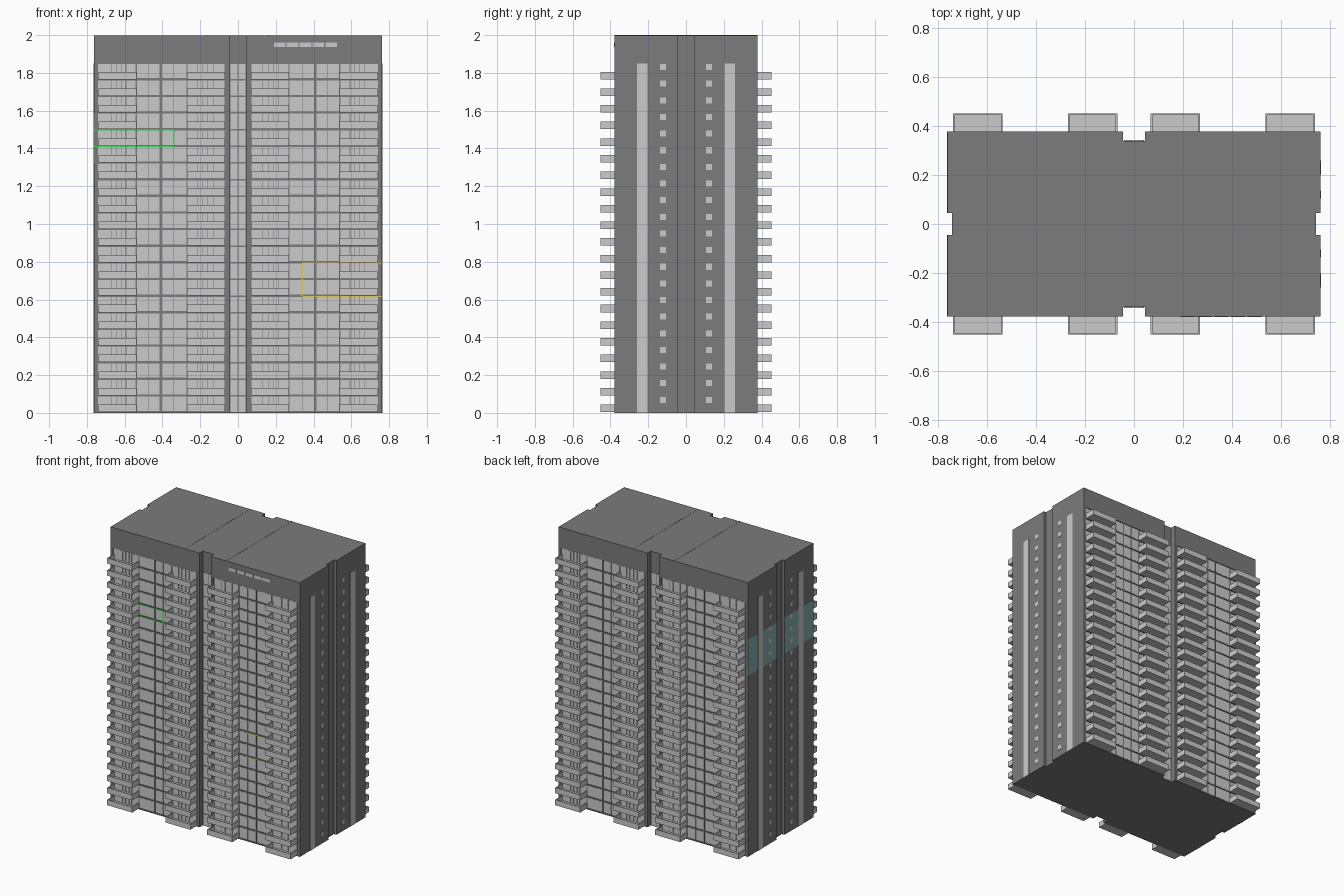
import bpy, bmesh
from mathutils import Matrix, Vector

if "Cube" in bpy.data.objects:
    bpy.data.objects.remove(bpy.data.objects["Cube"])

FLOORS, TOP = 21, 1.85
P = TOP / FLOORS                      # storey height
W, D = 0.763, 0.378                   # half width, half depth
WALL = 0.371                          # recessed facade plane


def material(name, rgb):
    m = bpy.data.materials.new(name)
    m.diffuse_color = (*rgb, 1)
    m.use_nodes = True
    m.node_tree.nodes["Principled BSDF"].inputs["Base Color"].default_value = m.diffuse_color
    return m


dark = material("dark_cladding", (0.2, 0.2, 0.205))
green = material("green_trim", (0.05, 0.7, 0.1))
yellow = material("yellow_trim", (0.75, 0.6, 0.1))
cyan = material("pale_blue_cladding", (0.25, 0.42, 0.43))


def finish(name, bm, mat=None):
    me = bpy.data.meshes.new(name)
    bm.to_mesh(me)
    bm.free()
    ob = bpy.data.objects.new(name, me)
    bpy.context.collection.objects.link(ob)
    if mat:
        me.materials.append(mat)
    return ob


def boxes(name, items, mat=None):
    """One object from (x0, x1, y0, y1, z0, z1) boxes."""
    bm = bmesh.new()
    for x0, x1, y0, y1, z0, z1 in items:
        m = Matrix.Translation(((x0 + x1) / 2, (y0 + y1) / 2, (z0 + z1) / 2))
        m = m @ Matrix.Diagonal((x1 - x0, y1 - y0, z1 - z0, 1))
        bmesh.ops.create_cube(bm, size=1, matrix=m)
    return finish(name, bm, mat)


def quad(items):
    """Mirror boxes from the +x/+y quarter to all four quarters."""
    out = []
    for x0, x1, y0, y1, z0, z1 in items:
        for a, b in ((x0, x1), (-x1, -x0)):
            out += [(a, b, y0, y1, z0, z1), (a, b, -y1, -y0, z0, z1)]
    return out


def tower(name, depth, z0, z1):
    """Notched plan outline, extruded upward."""
    q = [(W - 0.02, 0.045), (W, 0.045), (W, depth), (0.045, depth), (0.045, 0.34)]
    pts = (q + [(-x, y) for x, y in reversed(q)]
           + [(-x, -y) for x, y in q] + [(x, -y) for x, y in reversed(q)])
    bm = bmesh.new()
    face = bm.faces.new([bm.verts.new((x, y, z0)) for x, y in pts])
    ext = bmesh.ops.extrude_face_region(bm, geom=[face])
    top = [v for v in ext["geom"] if isinstance(v, bmesh.types.BMVert)]
    bmesh.ops.translate(bm, verts=top, vec=Vector((0, 0, z1 - z0)))
    bmesh.ops.recalc_face_normals(bm, faces=bm.faces)
    return finish(name, bm, dark)


# Main volume, roof band and roof seams
tower("tower_body", WALL, 0, TOP)
tower("roof_band", D, TOP, 1.999)
boxes("roof_seams", [(s * 0.167 - 0.003, s * 0.167 + 0.003, -D, D, 1.998, 2.0)
                     for s in (-1, 1)], dark)

# Full-height dark piers framing the facades
boxes("facade_piers", quad([(0.745, W, WALL - 0.01, D, 0, TOP),
                            (0.405, 0.413, WALL - 0.01, D, 0, TOP),
                            (0.045, 0.065, WALL - 0.01, D, 0, TOP)]), dark)

# Dark floor bands across each storey
boxes("floor_bands", quad([(0.065, 0.745, WALL - 0.01, D - 0.001, k * P, k * P + 0.008)
                           for k in range(FLOORS)]), dark)

# Light window panels: flat bays and bays behind the balconies
flat = [0.272, 0.34, 0.405, 0.413, 0.476, 0.535]
inner = [0.07, 0.13, 0.16, 0.19, 0.215, 0.268]
outer = [0.54, 0.593, 0.615, 0.642, 0.668, 0.742]
panels = []
for k in range(FLOORS):
    for cols in (flat, inner, outer):
        for a, b in zip(cols, cols[1:]):
            if b - a > 0.01:
                panels.append((a + 0.0015, b - 0.0015, WALL - 0.005, WALL + 0.004,
                               k * P + 0.01, k * P + P - 0.002))
boxes("window_panels", quad(panels))

# Glazing in the central grooves
boxes("groove_panels", quad([(0.002, 0.04, 0.335, 0.343, k * P + 0.006, k * P + P - 0.002)
                             for k in range(FLOORS)]))

# Open-topped balconies: floor, front parapet and two cheeks
balcony = []
for k in range(FLOORS):
    z, h, t = k * P + 0.004, k * P + 0.044, 0.007
    for a, b in ((0.068, 0.27), (0.537, 0.739)):
        balcony += [(a, b, WALL, 0.452, z, z + t),
                    (a, b, 0.452 - t, 0.452, z + t, h),
                    (a, a + t, WALL, 0.452 - t, z + t, h),
                    (b - t, b, WALL, 0.452 - t, z + t, h)]
boxes("balconies", quad(balcony))

# End walls: stair glazing strips and small square windows
boxes("end_glazing_strips", quad([(W - 0.005, W + 0.002, 0.203, 0.26, 0, TOP)]))
boxes("end_windows", quad([(W - 0.005, W + 0.002, 0.105, 0.137, k * P + 0.053, k * P + 0.085)
                           for k in range(FLOORS)]))

# Row of vents on the front roof band
boxes("roof_vents", [(0.19 + i * 0.068, 0.252 + i * 0.068, -D - 0.003, -D + 0.005, 1.936, 1.961)
                     for i in range(5)])

# Tinted storeys on the left end wall
boxes("tinted_end_panels", [(-W - 0.001, -W + 0.005, y0, y1, 15 * P, 18 * P)
                            for y0, y1 in ((-D, -0.26), (-0.203, -0.045),
                                           (0.045, 0.203), (0.26, D))], cyan)


# Coloured outlines around two front apartments
def outline(name, x0, x1, z0, z1, inner_x, mat):
    t, y0, y1 = 0.003, -D - 0.001, -D + 0.004
    boxes(name, [(x0, x1, y0, y1, z0 - t, z0 + t), (x0, x1, y0, y1, z1 - t, z1 + t),
                 (inner_x - t, inner_x + t, y0, y1, z0, z1)], mat)


outline("green_outline", -W, -0.34, 16 * P, 17 * P, -0.34, green)
outline("yellow_outline", 0.34, W, 7 * P, 9 * P, 0.34, yellow)
